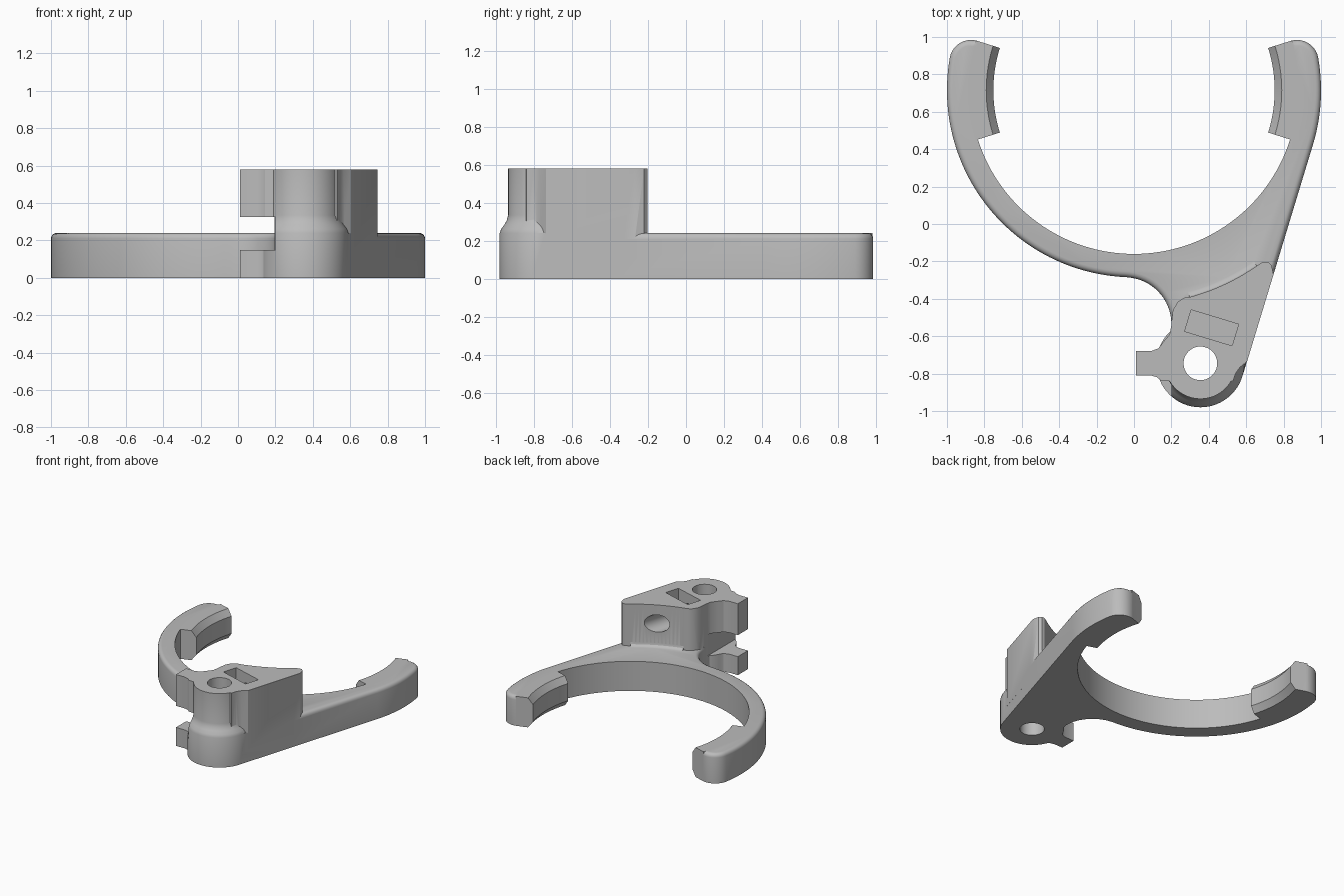
import bpy, bmesh
from math import sin, cos, tan, radians, pi
from mathutils import Matrix, Vector

if "Cube" in bpy.data.objects:
    bpy.data.objects.remove(bpy.data.objects["Cube"], do_unlink=True)

RING = (0, 0.715)          # ring centre
PIVOT = (0.355, -0.745)    # boss centre
R_OUT, R_IN, R_BOSS = 1.0, 0.875, 0.235
ARM_H, TOP = 0.24, 0.58
TILT, TIP = 16.9, 17.5     # slope of the straight side, angle of the arm ends


def arc(centre, r, a, b, n):
    """Points on an arc from angle a to angle b, in degrees."""
    angles = [radians(a + (b - a) * i / n) for i in range(n + 1)]
    return [(centre[0] + r * cos(t), centre[1] + r * sin(t)) for t in angles]


def finish(name, bm):
    bmesh.ops.recalc_face_normals(bm, faces=bm.faces)
    mesh = bpy.data.meshes.new(name)
    bm.to_mesh(mesh)
    bm.free()
    obj = bpy.data.objects.new(name, mesh)
    bpy.context.collection.objects.link(obj)
    return obj


def prism(name, points, z0, z1, round_rule=None):
    """Extruded outline; top edges that meet the rule are rounded."""
    bm = bmesh.new()
    face = bm.faces.new([bm.verts.new((x, y, z0)) for x, y in points])
    ext = bmesh.ops.extrude_face_region(bm, geom=[face])
    bmesh.ops.translate(bm, vec=(0, 0, z1 - z0),
                        verts=[v for v in ext["geom"] if isinstance(v, bmesh.types.BMVert)])
    if round_rule:
        edges = [e for e in bm.edges if all(v.co.z > z1 - 1e-4 for v in e.verts)
                 and round_rule((e.verts[0].co + e.verts[1].co) / 2)]
        bmesh.ops.bevel(bm, geom=edges, offset=0.03, segments=4, profile=0.5, affect="EDGES")
    return finish(name, bm)


def sweep(name, profile, centre, a, b, n):
    """Closed (radius, height) profile swept round a vertical axis."""
    bm = bmesh.new()
    rows = []
    for i in range(n + 1):
        t = radians(a + (b - a) * i / n)
        rows.append([bm.verts.new((centre[0] + r * cos(t), centre[1] + r * sin(t), z))
                     for r, z in profile])
    k = len(profile)
    for p, q in zip(rows, rows[1:]):
        for j in range(k):
            bm.faces.new((p[j], p[(j + 1) % k], q[(j + 1) % k], q[j]))
    bm.faces.new(rows[0])
    bm.faces.new(rows[-1])
    return finish(name, bm)


def cylinder(name, r, depth, matrix):
    bm = bmesh.new()
    bmesh.ops.create_cone(bm, cap_ends=True, segments=48, radius1=r, radius2=r,
                          depth=depth, matrix=matrix)
    return finish(name, bm)


def box(name, size, centre, turn=0):
    bm = bmesh.new()
    bmesh.ops.create_cube(bm, size=1, matrix=Matrix.Translation(centre)
                          @ Matrix.Rotation(radians(turn), 4, "Z") @ Matrix.Diagonal((*size, 1)))
    return finish(name, bm)


def combine(target, other, operation):
    mod = target.modifiers.new(operation, "BOOLEAN")
    mod.operation, mod.solver, mod.object = operation, "EXACT", other
    bpy.context.view_layer.objects.active = target
    bpy.ops.object.modifier_apply(modifier=mod.name)
    bpy.data.objects.remove(other, do_unlink=True)


def side_point(y):
    """Point on the straight side that is tangent to ring and boss."""
    t = radians(-TILT)
    return (R_OUT * cos(t) - (RING[1] + R_OUT * sin(t) - y) * tan(radians(TILT)), y)


# Ring arms with rounded tips, concave neck and straight side
corner, mid = 0.115, 10.04
tip_r = R_OUT - corner


def tip(angle):
    t = radians(angle)
    return (RING[0] + tip_r * cos(t), RING[1] + tip_r * sin(t))


outline = arc(RING, R_IN, TIP, -180 - TIP, 96)
outline += arc(tip(180 - mid), corner, 90 - TIP, 180 - mid, 10)
outline += arc(RING, R_OUT, 180 - mid, 267.7, 48)[1:]
outline += arc((-0.05, -0.535), 0.25, 87.7, 0, 16)[1:]
outline += [(0.2, -0.88), (0.3, -0.92), (0.45, -0.92)]
outline += [arc(PIVOT, R_BOSS, -TILT, 0, 1)[0], side_point(-0.4)]
outline += arc(RING, R_OUT, -TILT, mid, 14)
outline += arc(tip(mid), corner, mid, 90 + TIP, 10)[1:]


def outer_edge(p):
    return (p.xy - Vector(RING)).length > 0.886 and p.y > -0.5


body = prism("ring_bracket", outline, 0, ARM_H, outer_edge)

# Gripping pads at both arm ends
pad = [(0.885, 0), (0.79, 0), (0.752, 0.05), (0.752, 0.19), (0.79, ARM_H), (0.885, ARM_H)]
for middle in (0, 180):
    combine(body, sweep("grip_pad", pad, RING, middle - TIP, middle + TIP, 18), "UNION")

# Clamp block behind the ring, with a small fillet where it meets the arm
block = [(0.2, -0.53), (0.208, -0.46), (0.235, -0.415), (0.27, -0.394)]
block += arc(RING, 1.145, -75, -55.5, 14)
block += [(0.69, -0.202), (0.715, -0.202), (0.735, -0.22), side_point(-0.27), side_point(-0.735)]
block += [(0.565, -0.768), (0.543, -0.8), (0.53, -0.84), (0.4, -0.85), (0.25, -0.8), (0.2, -0.7)]
combine(body, prism("clamp_block", block, 0.1, TOP), "UNION")
fillet = [(1.2, 0.2), (1.115, 0.2), (1.115, 0.24), (1.131, 0.245), (1.141, 0.255),
          (1.145, 0.27), (1.2, 0.27)]
combine(body, sweep("block_fillet", fillet, RING, -75, -55, 14), "UNION")

# Round boss that narrows above the arm
boss = bmesh.new()
levels = [(R_BOSS, 0), (R_BOSS, 0.24), (0.227, 0.262), (0.21, 0.285), (0.197, 0.308),
          (0.19, 0.335), (0.19, TOP)]
rows = [[boss.verts.new((x, y, z)) for x, y in arc(PIVOT, r, -TILT, 360 - TILT, 64)[:-1]]
        for r, z in levels]
for p, q in zip(rows, rows[1:]):
    for i in range(64):
        j = (i + 1) % 64
        boss.faces.new((p[i], p[j], q[j], q[i]))
boss.faces.new(rows[0])
boss.faces.new(rows[-1])
combine(body, finish("boss", boss), "UNION")

# Side tab, split by a slot
tab = [(0.01, -0.68), (0.09, -0.68), (0.13, -0.665), (0.155, -0.633), (0.19, -0.59),
       (0.2, -0.54), (0.3, -0.56), (0.3, -0.87), (0.21, -0.865), (0.19, -0.84),
       (0.145, -0.837), (0.12, -0.818), (0.09, -0.81), (0.01, -0.81)]
combine(body, prism("side_tab", tab, 0, TOP), "UNION")
combine(body, box("tab_slot", (0.4, 0.5, 0.175), (0, -0.81, 0.2375)), "DIFFERENCE")

# Pivot hole, nut pocket and cross screw hole
combine(body, cylinder("pivot_hole", 0.09, 2, Matrix.Translation((*PIVOT, 0))), "DIFFERENCE")
combine(body, box("nut_pocket", (0.265, 0.12, 0.4), (0.415, -0.555, 0.51), -TILT), "DIFFERENCE")
along = Vector((sin(radians(TILT)), cos(radians(TILT)), 0))
screw = Matrix.Translation(Vector((*PIVOT, 0.43)) + along * 0.35) \
    @ along.to_track_quat("Z", "Y").to_matrix().to_4x4()
combine(body, cylinder("screw_hole", 0.07, 0.7, screw), "DIFFERENCE")

# One plain grey material
grey = bpy.data.materials.new("plain_grey")
grey.use_nodes = True
colour = (0.5, 0.5, 0.5, 1)
grey.diffuse_color = colour
grey.node_tree.nodes["Principled BSDF"].inputs["Base Color"].default_value = colour
body.data.materials.clear()
body.data.materials.append(grey)
for face in body.data.polygons:
    face.material_index = 0

bpy.ops.object.select_all(action="DESELECT")
body.select_set(True)
bpy.context.view_layer.objects.active = body
bpy.ops.object.shade_smooth_by_angle(angle=radians(30))
